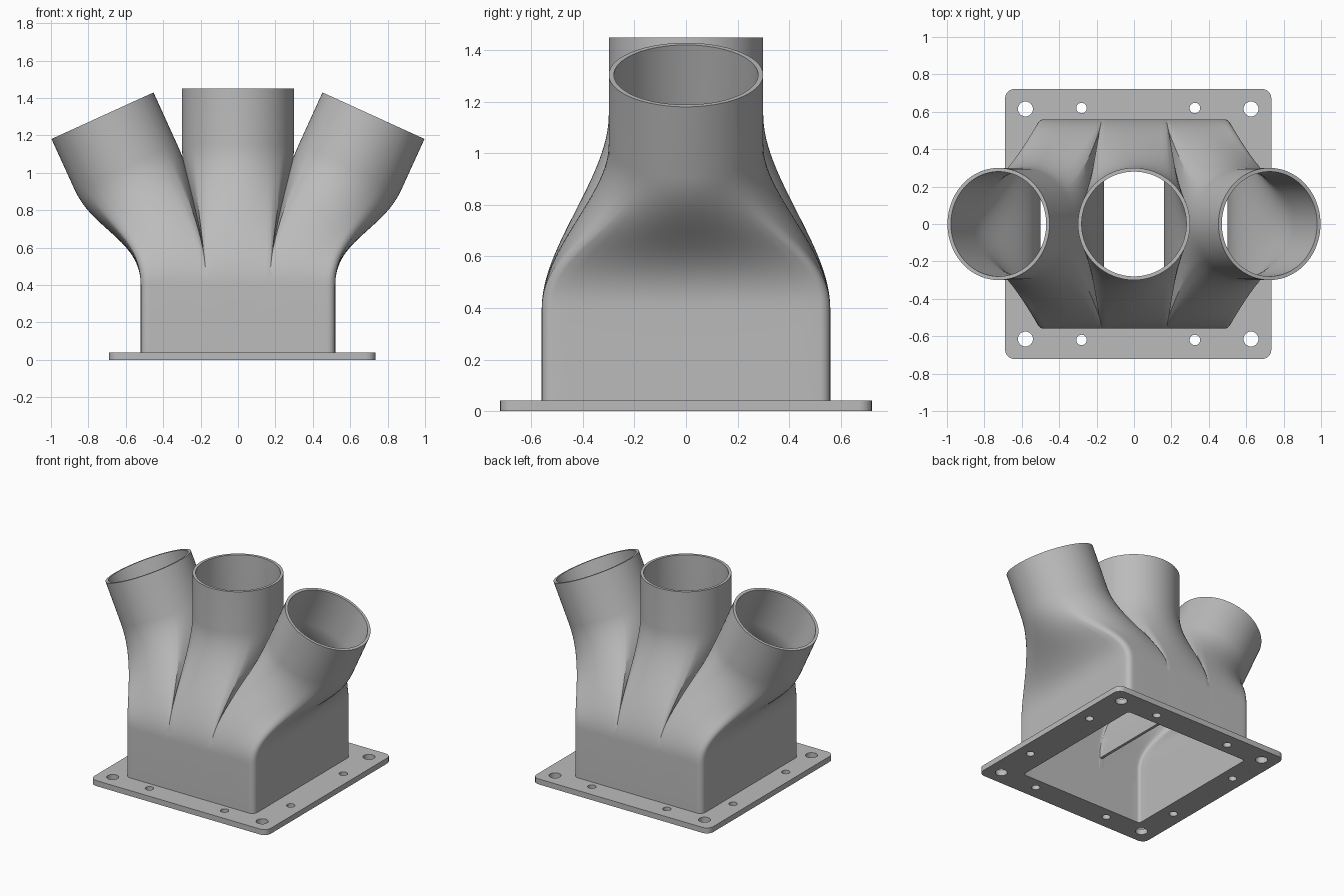
import bpy, bmesh, math
from mathutils import Vector

if "Cube" in bpy.data.objects:
    bpy.data.objects.remove(bpy.data.objects["Cube"])

grey = bpy.data.materials.new("plain_grey")
grey.use_nodes = True
grey.diffuse_color = (0.5, 0.5, 0.5, 1)
grey.node_tree.nodes["Principled BSDF"].inputs["Base Color"].default_value = (0.5, 0.5, 0.5, 1)

TILT = math.radians(24.5)
WALL = 0.02


def make_object(name, rings):
    """Skin a stack of closed rings and cap both ends."""
    bm = bmesh.new()
    rows = [[bm.verts.new(p) for p in ring] for ring in rings]
    n = len(rows[0])
    for a, b in zip(rows, rows[1:]):
        for i in range(n):
            j = (i + 1) % n
            bm.faces.new((a[i], a[j], b[j], b[i]))
    bm.faces.new(rows[0][::-1])
    bm.faces.new(rows[-1])
    bmesh.ops.recalc_face_normals(bm, faces=bm.faces)
    mesh = bpy.data.meshes.new(name)
    bm.to_mesh(mesh)
    bm.free()
    mesh.materials.append(grey)
    obj = bpy.data.objects.new(name, mesh)
    bpy.context.collection.objects.link(obj)
    return obj


def rounded_rect(x0, x1, hy, r_left, r_right, arc=6, side=14, spread=8):
    """Rounded rectangle points, each with its matching angle on a circle."""
    corners = [(x1, hy, r_right), (x0, hy, r_left), (x0, -hy, r_left), (x1, -hy, r_right)]
    pts = []
    for k, (cx, cy, r) in enumerate(corners):
        mx = cx - math.copysign(r, cx - (x0 + x1) / 2)
        my = cy - math.copysign(r, cy)
        for i in range(arc):
            f = i / (arc - 1)
            a = math.radians(90 * (k + f))
            pts.append((mx + r * math.cos(a), my + r * math.sin(a),
                        45 + 90 * k + spread * (2 * f - 1)))
    full = []
    for k in range(4):
        block = pts[k * arc:(k + 1) * arc]
        full += block
        a, b = block[-1], pts[((k + 1) * arc) % len(pts)]
        end = b[2] + (360 if k == 3 else 0)
        for i in range(1, side + 1):
            f = i / (side + 1)
            full.append((a[0] + (b[0] - a[0]) * f, a[1] + (b[1] - a[1]) * f,
                         a[2] + (end - a[2]) * f))
    return full


def duct(name, section, z_start, centre, tilt, radius, length, mirror=1, steps=24):
    """Straight rectangular stub, blended into a tilted round pipe."""
    axis = Vector((math.sin(tilt), 0, math.cos(tilt)))
    across = Vector((math.cos(tilt), 0, -math.sin(tilt)))
    centre = Vector(centre)
    base, top = [], []
    for x, y, deg in section:
        a = math.radians(deg)
        base.append(Vector((x, y, 0.4)))
        top.append(centre + across * radius * math.cos(a) + Vector((0, radius * math.sin(a), 0)))
    rings = [[Vector((p.x, p.y, z_start)) for p in base]]
    pull = 0.72
    for s in range(steps + 1):
        t = s / steps
        h1 = 3 * t * t - 2 * t ** 3
        up = (t ** 3 - 2 * t * t + t) * pull
        out = (t ** 3 - t * t) * pull
        rings.append([p * (1 - h1) + q * h1 + Vector((0, 0, up)) + axis * out
                      for p, q in zip(base, top)])
    rings.append([p + axis * length for p in top])
    return make_object(name, [[(p.x * mirror, p.y, p.z) for p in r] for r in rings])


def prism(name, section, z0, z1):
    return make_object(name, [[(p[0], p[1], z) for p in section] for z in (z0, z1)])


def circle(x, y, r, n=32):
    return [(x + r * math.cos(math.tau * i / n), y + r * math.sin(math.tau * i / n)) for i in range(n)]


def combine(target, other, operation):
    mod = target.modifiers.new("cut", "BOOLEAN")
    mod.operation = operation
    mod.solver = "EXACT"
    mod.object = other
    bpy.context.view_layer.update()
    result = bpy.data.meshes.new_from_object(
        target.evaluated_get(bpy.context.evaluated_depsgraph_get()))
    target.modifiers.clear()
    target.data = result
    bpy.data.objects.remove(other)


def finish(obj):
    bpy.ops.object.select_all(action="DESELECT")
    obj.select_set(True)
    bpy.context.view_layer.objects.active = obj
    bpy.ops.object.shade_smooth_by_angle(angle=math.radians(28))


# Outer shell: one upright duct and a mirrored pair of tilted ones
mid_end, side_end = (0, 0, 1.15), (0.6, 0, 1.032)
mid_section = rounded_rect(-0.175, 0.175, 0.56, 0.002, 0.002)
side_section = rounded_rect(0.165, 0.52, 0.56, 0.002, 0.04)
manifold = duct("three_way_duct", mid_section, 0.02, mid_end, 0, 0.3, 0.3)
for m in (1, -1):
    combine(manifold, duct("side_duct", side_section, 0.02, side_end, TILT, 0.3, 0.3, m), "UNION")

# Hollow bores, leaving dividers between them
mid_bore = rounded_rect(-0.16, 0.16, 0.54, 0.002, 0.002)
side_bore = rounded_rect(0.18, 0.5, 0.54, 0.002, 0.02)
combine(manifold, duct("bore", mid_bore, 0.3, mid_end, 0, 0.3 - WALL, 0.35), "DIFFERENCE")
for m in (1, -1):
    combine(manifold, duct("bore", side_bore, 0.3, side_end, TILT, 0.3 - WALL, 0.35, m), "DIFFERENCE")
opening = rounded_rect(-0.499, 0.499, 0.539, 0.02, 0.02)
combine(manifold, prism("cavity", opening, -0.1, 0.37), "DIFFERENCE")
finish(manifold)

# Mounting flange with opening and bolt holes
FX = 0.0225
flange = prism("mounting_flange", rounded_rect(FX - 0.712, FX + 0.712, 0.722, 0.05, 0.05), 0, 0.04)
combine(flange, prism("cutter", opening, -0.1, 0.1), "DIFFERENCE")
for sx in (1, -1):
    for sy in (1, -1):
        for dx, dy, r in ((0.603, 0.615, 0.04), (0.303, 0.62, 0.028), (0.615, 0.303, 0.028)):
            hole = prism("cutter", circle(FX + sx * dx, sy * dy, r), -0.1, 0.1)
            combine(flange, hole, "DIFFERENCE")
finish(flange)
